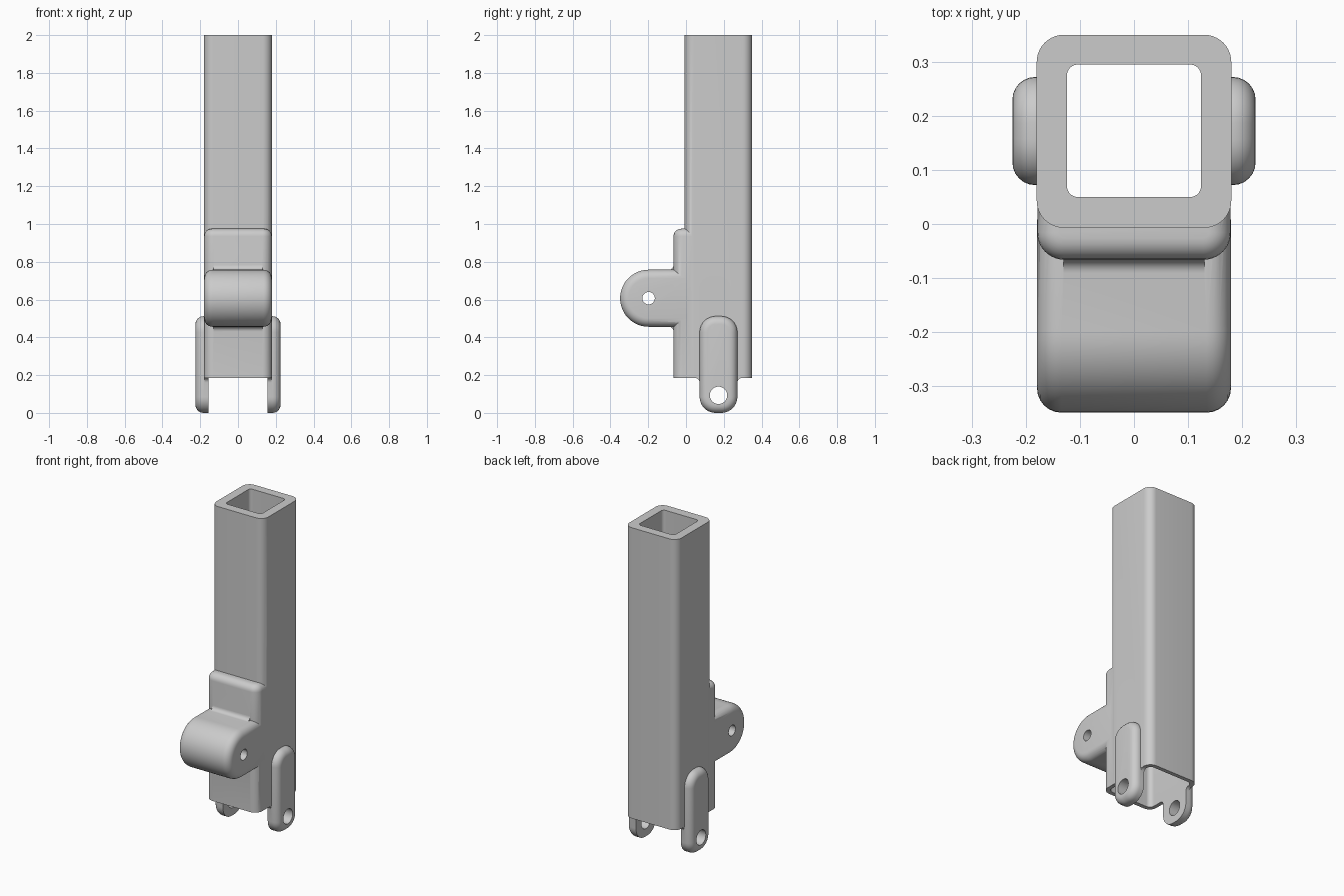
import bpy, bmesh, math
from mathutils import Vector

cube = bpy.data.objects.get("Cube")
if cube:
    bpy.data.objects.remove(cube, do_unlink=True)

grey = bpy.data.materials.new("plain_grey")
grey.use_nodes = True
COLOUR = (0.6, 0.6, 0.6, 1)
grey.diffuse_color = COLOUR
grey.node_tree.nodes["Principled BSDF"].inputs["Base Color"].default_value = COLOUR


def arc(cx, cy, r, start, end, n=10):
    angles = [math.radians(start + (end - start) * i / n) for i in range(n + 1)]
    return [(cx + r * math.cos(a), cy + r * math.sin(a)) for a in angles]


def rounded_rect(a0, a1, b0, b1, r):
    pts = []
    for cx, cy, s in ((a1 - r, b1 - r, 0), (a0 + r, b1 - r, 90),
                      (a0 + r, b0 + r, 180), (a1 - r, b0 + r, 270)):
        pts += arc(cx, cy, r, s, s + 90)
    return pts


def prism(name, profile, axis, lo, hi, round_lo=0, round_hi=0):
    """Extrude a profile along x (profile is y, z) or z (profile is x, y)."""
    def place(p, h):
        return Vector((h, p[0], p[1])) if axis == "x" else Vector((p[0], p[1], h))
    bm = bmesh.new()
    rings = [[bm.verts.new(place(p, h)) for p in profile] for h in (lo, hi)]
    caps = [bm.faces.new(ring) for ring in rings]
    rims = [list(cap.edges) for cap in caps]
    n = len(profile)
    for i in range(n):
        j = (i + 1) % n
        bm.faces.new((rings[0][i], rings[0][j], rings[1][j], rings[1][i]))
    bmesh.ops.recalc_face_normals(bm, faces=bm.faces)
    for rim, width in zip(rims, (round_lo, round_hi)):
        if width:
            bmesh.ops.bevel(bm, geom=rim, offset=width, segments=6, profile=0.5, affect="EDGES")
    bmesh.ops.recalc_face_normals(bm, faces=bm.faces)
    mesh = bpy.data.meshes.new(name)
    bm.to_mesh(mesh)
    bm.free()
    mesh.materials.append(grey)
    obj = bpy.data.objects.new(name, mesh)
    bpy.context.collection.objects.link(obj)
    return obj


def fillet(name, y, z, sy, sz, r, lo, hi):
    """Concave corner filler growing from the corner (y, z) toward sy, sz."""
    curve = [(y + sy * (r - p), z + sz * (r - q)) for p, q in arc(0, 0, r, 0, 90, 6)]
    e = 0.01
    back = [(y + sy * r, z - sz * e), (y - sy * e, z - sz * e), (y - sy * e, z + sz * r)]
    return prism(name, curve + back, "x", lo, hi)


# Square tube with the thickened front plate and the hinge lug
tube = prism("square_tube_bracket", rounded_rect(-0.18, 0.18, -0.007, 0.35, 0.05), "z", 0.185, 2)
adds = [
    prism("front_plate", rounded_rect(-0.179, 0.179, -0.066, 0.2, 0.05), "z", 0.1855, 0.975, 0, 0.04),
    prism("front_lug", arc(-0.198, 0.607, 0.151, 90, 270, 24) + [(0.05, 0.456), (0.05, 0.758)],
          "x", -0.1795, 0.1795, 0.045, 0.045),
    fillet("lug_upper_fillet", -0.066, 0.758, -1, 1, 0.025, -0.13, 0.13),
    fillet("lug_lower_fillet", -0.066, 0.456, -1, -1, 0.025, -0.13, 0.13),
]

# Side ears, with fillets where they leave the tube
for side, sign in (("left", 1), ("right", -1)):
    lo, hi = sorted((sign * 0.14, sign * 0.225))
    adds.append(prism(side + "_ear", rounded_rect(0.072, 0.272, 0.0, 0.512, 0.085), "x", lo, hi,
                      0.042 if sign < 0 else 0, 0.042 if sign > 0 else 0))
    lo, hi = sorted((sign * 0.145, sign * 0.178))
    for label, y, sy in (("front", 0.072, -1), ("back", 0.272, 1)):
        adds.append(fillet(f"{side}_ear_{label}_fillet", y, 0.185, sy, -1, 0.025, lo, hi))

# Bore, wider lower socket and pin holes
cuts = [
    prism("bore_cutter", rounded_rect(-0.124, 0.124, 0.05, 0.295, 0.02), "z", -0.1, 2.1),
    prism("socket_cutter", rounded_rect(-0.155, 0.155, -0.04, 0.325, 0.03), "z", -0.1, 0.45),
    prism("lug_hole_cutter", arc(-0.198, 0.607, 0.033, 0, 345, 23), "x", -0.3, 0.3),
    prism("ear_hole_cutter", arc(0.172, 0.093, 0.046, 0, 350, 35), "x", -0.3, 0.3),
]

bpy.context.view_layer.objects.active = tube
for operation, helpers in (("UNION", adds), ("DIFFERENCE", cuts)):
    for helper in helpers:
        helper.hide_render = True
        mod = tube.modifiers.new(helper.name, "BOOLEAN")
        mod.operation, mod.object, mod.solver = operation, helper, "EXACT"
        bpy.ops.object.modifier_apply(modifier=mod.name)
        bpy.data.objects.remove(helper, do_unlink=True)

# Smooth rounded edges, sharp rims
bpy.ops.object.select_all(action="DESELECT")
tube.select_set(True)
bpy.ops.object.shade_smooth_by_angle(angle=math.radians(35))
